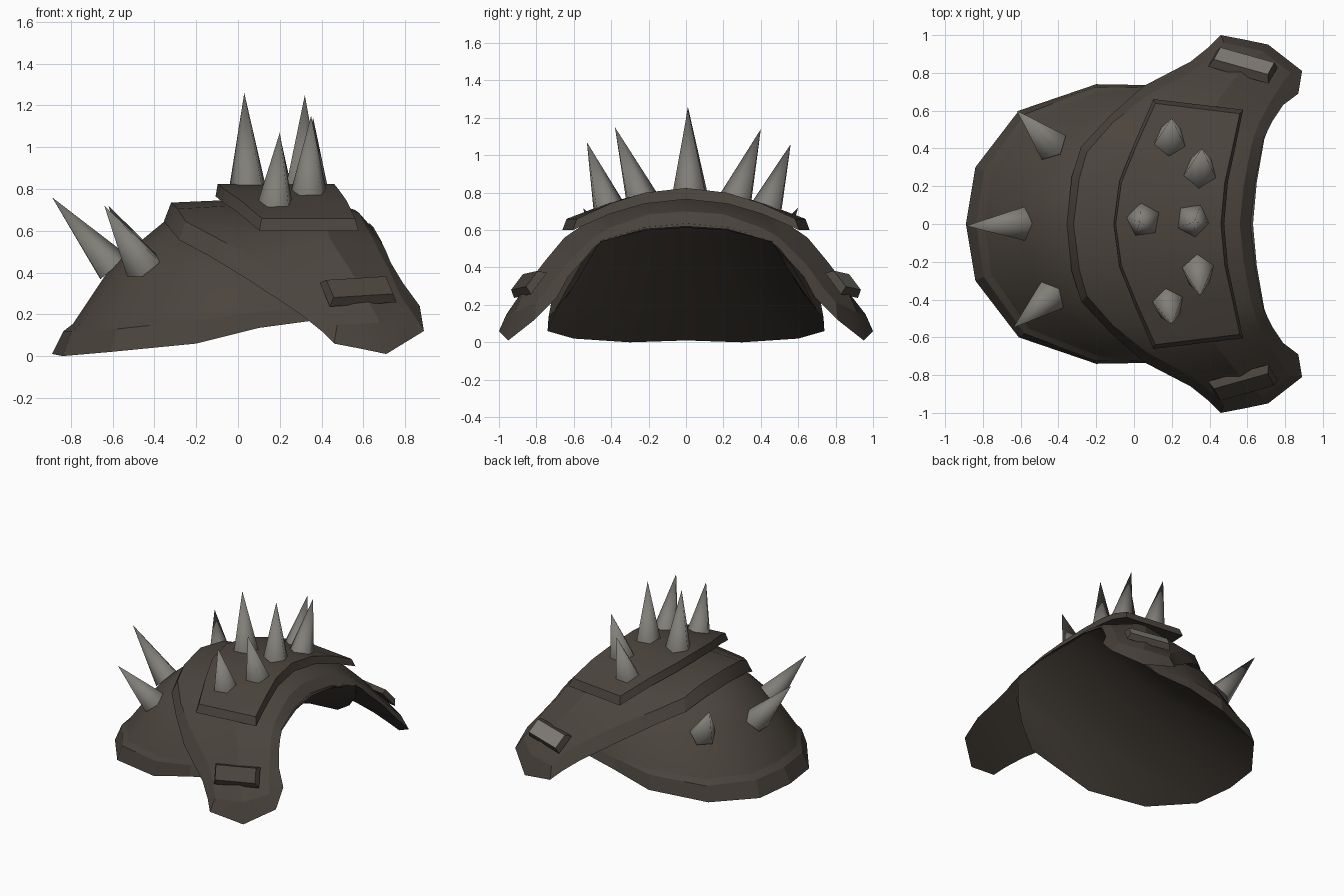
import bpy, bmesh, math
from mathutils import Vector

if "Cube" in bpy.data.objects:
    bpy.data.objects.remove(bpy.data.objects["Cube"])


def material(name, colour):
    m = bpy.data.materials.new(name)
    m.diffuse_color = (*colour, 1)
    m.use_nodes = True
    m.node_tree.nodes["Principled BSDF"].inputs["Base Color"].default_value = m.diffuse_color
    return m


LEATHER = material("dark_brown", (0.070, 0.058, 0.047))
METAL = material("steel_grey", (0.22, 0.21, 0.19))


def finish(name, bm, mats, angle=30):
    me = bpy.data.meshes.new(name)
    bm.to_mesh(me)
    bm.free()
    ob = bpy.data.objects.new(name, me)
    bpy.context.collection.objects.link(ob)
    for m in mats:
        me.materials.append(m)
    bpy.ops.object.select_all(action='DESELECT')
    ob.select_set(True)
    bpy.context.view_layer.objects.active = ob
    bpy.ops.object.shade_smooth_by_angle(angle=math.radians(angle))
    return ob


def mirrored(half):
    """Half stations start at y = 0; returns the full run from -y to +y."""
    other = [[(x, -y, z) for x, y, z in s] for s in half[:0:-1]]
    return other + half


def orient(bm):
    bmesh.ops.recalc_face_normals(bm, faces=bm.faces)
    core = Vector((0.2, 0, -0.1))
    out = sum(f.normal.dot(f.calc_center_median() - core) * f.calc_area() for f in bm.faces)
    if out < 0:
        bmesh.ops.reverse_faces(bm, faces=bm.faces)


def grid(stations):
    """Skin a list of equally long point rows, normals facing outward."""
    bm = bmesh.new()
    rows = [[bm.verts.new(p) for p in s] for s in stations]
    for a, b in zip(rows, rows[1:]):
        for i in range(len(a) - 1):
            bm.faces.new((a[i], a[i + 1], b[i + 1], b[i]))
    bmesh.ops.remove_doubles(bm, verts=bm.verts, dist=0.0005)
    orient(bm)
    return bm


def crease(bm, points):
    """Keep the edges between the given points (either side) sharp."""
    keys = {(round(x, 3), round(abs(y), 3), round(z, 3)) for x, y, z in points}
    for e in bm.edges:
        if all((round(w.co.x, 3), round(abs(w.co.y), 3), round(w.co.z, 3)) in keys for w in e.verts):
            e.smooth = False


# Lower shell: each column climbs from the rim over the dome and in under the band
columns = [
    [(-.89, 0, .01), (-.835, 0, .12), (-.79, 0, .155), (-.60, 0, .44), (-.34, 0, .655), (-.32, 0, .66), (-.30, 0, .66)],
    [(-.84, .30, .00), (-.795, .28, .12), (-.755, .265, .155), (-.56, .23, .43), (-.31, .22, .625), (-.28, .12, .65), (-.28, 0, .66)],
    [(-.61, .60, .02), (-.58, .58, .13), (-.555, .555, .165), (-.43, .45, .41), (-.26, .38, .55), (-.22, .2, .63), (-.2, 0, .655)],
    [(-.20, .74, .06), (-.20, .725, .17), (-.185, .70, .20), (-.13, .60, .42), (-.05, .47, .53), (.0, .25, .63), (.0, 0, .65)],
    [(.10, .735, .135), (.10, .72, .215), (.11, .705, .25), (.16, .61, .42), (.28, .47, .55), (.3, .25, .625), (.3, 0, .65)],
    [(.36, .70, .17), (.43, .66, .24), (.48, .64, .28), (.62, .56, .42), (.69, .45, .545), (.65, .22, .615), (.63, 0, .635)],
]
rows = [[c[i] for c in columns] for i in range(7)]
shell = grid(rows + [[(x, -y, z) for x, y, z in r] for r in rows[-2::-1]])
# crisp faceted rim below the smooth dome
crease(shell, rows[0] + rows[1])
crease(shell, rows[2])
finish("lower_shell", shell, [LEATHER], 35)

# Inner lining: straight vault from the front arch back down to the rim
arch = [(.63, 0, .615), (.65, .22, .60), (.69, .46, .54),
        (.62, .545, .395), (.52, .615, .28), (.36, .70, .17)]
lining = grid(mirrored([[a, tuple((p + q) / 2 for p, q in zip(a, c[0])), c[0]]
                        for a, c in zip(arch, columns)]))
bmesh.ops.reverse_faces(lining, faces=lining.faces)
finish("inner_lining", lining, [LEATHER], 60)

# Upper band: back edge, back bevel, crown, front bevel, front edge
band = [
    [(-.355, 0, .645), (-.32, 0, .735), (.35, 0, .765), (.56, 0, .70), (.63, 0, .62)],
    [(-.33, .25, .615), (-.29, .24, .705), (.36, .22, .745), (.58, .20, .685), (.65, .22, .605)],
    [(-.28, .41, .555), (-.25, .38, .645), (.38, .42, .69), (.62, .41, .61), (.69, .45, .54)],
    [(-.13, .57, .475), (-.11, .54, .57), (.42, .54, .635), (.645, .49, .565), (.71, .50, .50)],
    [(.05, .73, .365), (.07, .68, .475), (.44, .65, .56), (.67, .55, .51), (.73, .54, .45)],
    [(.30, .86, .20), (.31, .81, .32), (.52, .75, .44), (.72, .64, .42), (.79, .63, .35)],
    [(.40, .94, .12), (.41, .89, .24), (.60, .85, .31), (.78, .74, .285), (.87, .69, .24)],
    [(.46, 1.0, .06), (.475, .96, .15), (.68, .915, .16), (.83, .80, .215), (.89, .81, .12)],
    [(.46, 1.0, .06), (.59, .975, .035), (.71, .95, .01), (.80, .88, .065), (.89, .81, .12)],
]
bm = grid([s + s[:1] for s in mirrored(band)])
bmesh.ops.holes_fill(bm, edges=[e for e in bm.edges if e.is_boundary], sides=0)
orient(bm)
crease(bm, [s[1] for s in band[:8]])
crease(bm, [s[3] for s in band[:8]])
crease(bm, band[7])
finish("upper_band", bm, [LEATHER], 22)


def slab(name, bottom, top, mats, top_index=0):
    """Closed curved block between two matching grids."""
    bm = grid(top)
    for f in bm.faces:
        f.material_index = top_index
    low = {}
    for rb, rt in zip(bottom, top):
        for pb, pt in zip(rb, rt):
            v = min(bm.verts, key=lambda w: (w.co - Vector(pt)).length)
            low[v] = pb
    border = [e for e in bm.edges if e.is_boundary]
    faces = list(bm.faces)
    new = {v: bm.verts.new(p) for v, p in low.items()}
    for f in faces:
        bm.faces.new([new[v] for v in reversed(f.verts)])
    for e in border:
        a, b = e.verts
        bm.faces.new((a, b, new[b], new[a]))
    bmesh.ops.recalc_face_normals(bm, faces=bm.faces)
    return finish(name, bm, mats, 20)


# Raised plate on the crown: y at the back, skew to the front, x back, x front, z
plate = [(0, 0, -.10, .465, .825), (.22, 0, -.07, .485, .80),
         (.42, -.02, .01, .525, .745), (.645, -.055, .11, .565, .66)]


def plate_row(y, skew, back, front, z, grow, drop):
    mid = (back + front) / 2
    k = 1 + grow
    return [(back - grow * .3, y * k, z - drop), (mid, (y + skew / 2) * k, z - drop),
            (front + grow * .5, (y + skew) * k, z - drop)]


slab("crown_plate", mirrored([plate_row(*p, .025, .06) for p in plate]),
     mirrored([plate_row(*p, -.01, 0) for p in plate]), [LEATHER])

# Small raised block on each arm; one carries a bare metal face
u, v = Vector((.16, -.045, .01)), Vector((-.025, -.045, .06))
n = v.cross(u).normalized()


def block_quad(side, scale_u, scale_v, lift):
    pts = []
    for a in (-1, 1):
        row = [Vector((.58, .85, .32)) + u * a * scale_u + v * b * scale_v + n * lift for b in (-1, 1)]
        pts.append([(p.x, p.y * side, p.z) for p in row])
    return pts


for side, name in ((1, "left_arm_block"), (-1, "right_arm_block")):
    slab(name, block_quad(side, 1.0, .95, -.025), block_quad(side, .89, .70, .018),
         [LEATHER, METAL], 1 if side > 0 else 0)

# Spikes: base centre, tip
spikes = [
    ((.05, .02, .80), (.03, .01, 1.26)), ((.31, .02, .79), (.32, .01, 1.25)),
    ((.35, .27, .76), (.36, .40, 1.14)), ((.34, -.24, .76), (.35, -.38, 1.15)),
    ((.19, .43, .70), (.20, .56, 1.06)), ((.18, -.41, .70), (.20, -.53, 1.07)),
    ((-.60, 0, .42), (-.89, -.01, .76)),
    ((-.44, .42, .43), (-.62, .60, .72)), ((-.45, -.39, .43), (-.64, -.55, .72)),
]
for i, (base, tip) in enumerate(spikes):
    base, tip = Vector(base), Vector(tip)
    axis = tip - base
    bm = bmesh.new()
    bmesh.ops.create_cone(bm, cap_ends=True, segments=5, radius1=.095, radius2=0, depth=axis.length)
    bmesh.ops.remove_doubles(bm, verts=bm.verts, dist=0.0005)
    rot = axis.to_track_quat('Z', 'Y')
    for w in bm.verts:
        w.co = rot @ w.co + (base + tip) / 2
    finish("spike_%d" % (i + 1), bm, [METAL], 75)
